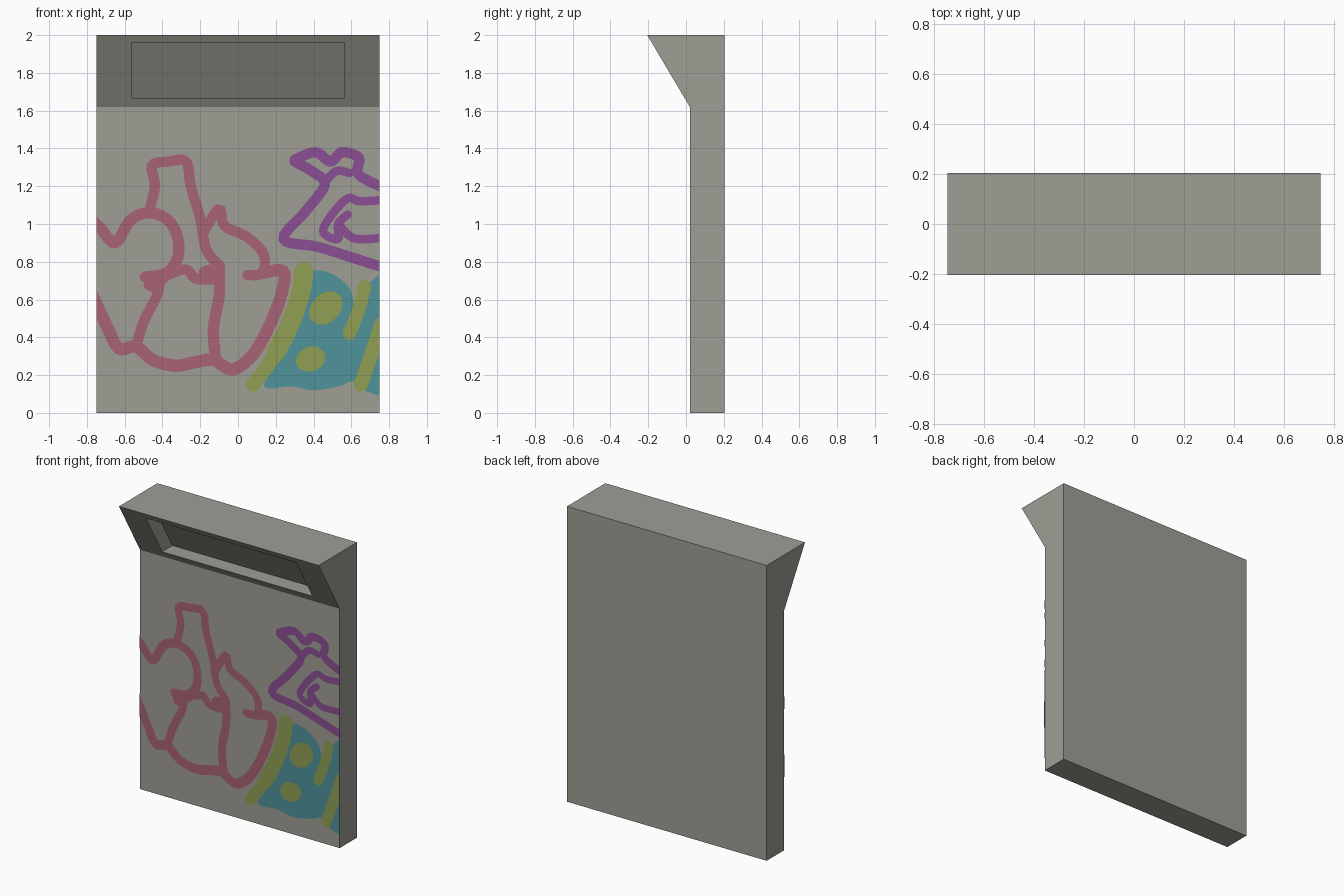
import bpy, bmesh, math
from mathutils import Vector

if "Cube" in bpy.data.objects:
    bpy.data.objects.remove(bpy.data.objects["Cube"])

W, FRONT, BACK, TOP, LIP = 0.748, 0.02, 0.205, 2.0, 1.62


def material(name, rgb):
    m = bpy.data.materials.new(name)
    lin = [((c / 255 + 0.055) / 1.055) ** 2.4 for c in rgb]
    m.diffuse_color = (*lin, 1)
    m.use_nodes = True
    m.node_tree.nodes["Principled BSDF"].inputs["Base Color"].default_value = m.diffuse_color
    return m


concrete = material("warm grey concrete", (159, 157, 149))
pink = material("dusty pink paint", (168, 99, 117))
purple = material("purple paint", (140, 78, 148))
teal = material("teal paint", (78, 147, 154))
olive = material("olive yellow paint", (145, 159, 84))


def finish(bm, name, mat):
    me = bpy.data.meshes.new(name)
    bm.to_mesh(me)
    bm.free()
    me.materials.append(mat)
    ob = bpy.data.objects.new(name, me)
    bpy.context.collection.objects.link(ob)


def slope_y(z):
    return FRONT + (-BACK - FRONT) * (z - LIP) / (TOP - LIP)


# Wall slab with a sloping overhang and a window recess in the slope
bm = bmesh.new()
profile = [(FRONT, 0), (BACK, 0), (BACK, TOP), (-BACK, TOP), (FRONT, LIP)]
left, right = [[bm.verts.new((x, y, z)) for y, z in profile] for x in (-W, W)]
bm.faces.new(left)
bm.faces.new(right)
for i in range(5):
    if i != 3:
        j = (i + 1) % 5
        bm.faces.new((left[i], left[j], right[j], right[i]))


def ring(hw, z0, z1, depth):
    return [bm.verts.new((x, slope_y(z) + depth, z))
            for x, z in ((-hw, z0), (hw, z0), (hw, z1), (-hw, z1))]


rings = [[left[4], right[4], right[3], left[3]],
         ring(0.563, 1.667, 1.96, 0), ring(0.563, 1.667, 1.96, 0.11)]
for a, b in zip(rings, rings[1:]):
    for i in range(4):
        j = (i + 1) % 4
        bm.faces.new((a[i], a[j], b[j], b[i]))
bm.faces.new(rings[-1])
bmesh.ops.recalc_face_normals(bm, faces=bm.faces)
finish(bm, "wall_slab", concrete)


def smooth(pts, closed=False, n=6):
    """Catmull-Rom samples through the points."""
    p = [Vector(q) for q in pts]
    p = [p[-1]] + p + p[:2] if closed else [p[0]] + p + [p[-1]]
    out = []
    for a, b, c, d in zip(p, p[1:], p[2:], p[3:]):
        for k in range(n):
            t = k / n
            out.append(0.5 * (2 * b + (c - a) * t + (2 * a - 5 * b + 4 * c - d) * t * t
                              + (3 * b - a - 3 * c + d) * t ** 3))
    return out if closed else out + [p[-1]]


def blob(bm, pts, y):
    f = bm.faces.new([bm.verts.new((p[0], y, p[1])) for p in pts])
    f.normal_update()
    if f.normal.y > 0:
        f.normal_flip()


def oval(cx, cz, rx, rz, tilt=0.0, n=20):
    c, s = math.cos(tilt), math.sin(tilt)
    ang = [2 * math.pi * k / n for k in range(n)]
    return [(cx + rx * math.cos(a) * c - rz * math.sin(a) * s,
             cz + rx * math.cos(a) * s + rz * math.sin(a) * c) for a in ang]


def stroke(bm, pts, width, y):
    pts = smooth(pts)
    prev = None
    for i, p in enumerate(pts):
        t = (pts[min(i + 1, len(pts) - 1)] - pts[max(i - 1, 0)]).normalized()
        n = Vector((-t.y, t.x)) * width / 2
        pair = [bm.verts.new((q.x, y, q.y)) for q in (p + n, p - n)]
        if prev:
            bm.faces.new((prev[0], prev[1], pair[1], pair[0]))
        prev = pair
    for p in (pts[0], pts[-1]):
        blob(bm, oval(p.x, p.y, width / 2, width / 2, n=12), y)


def paint(name, mat, lift, strokes=(), blobs=()):
    bm = bmesh.new()
    for width, pts in strokes:
        stroke(bm, pts, width, FRONT - lift)
    for pts in blobs:
        blob(bm, pts, FRONT - lift)
    for side in (-1, 1):  # trim at the wall edges
        bmesh.ops.bisect_plane(bm, geom=bm.verts[:] + bm.edges[:] + bm.faces[:],
                               plane_co=(side * W, 0, 0), plane_no=(side, 0, 0),
                               clear_outer=True)
    bmesh.ops.triangulate(bm, faces=bm.faces)
    finish(bm, name, mat)


# Pink looping outlines on the left
paint("pink_loops", pink, 0.004, [
    (0.06, [(-0.8, 1.05), (-0.73, 0.98), (-0.65, 0.90), (-0.57, 1.02), (-0.47, 1.06),
            (-0.37, 1.02), (-0.32, 0.93), (-0.32, 0.82), (-0.38, 0.74), (-0.49, 0.72)]),
    (0.055, [(-0.47, 1.07), (-0.44, 1.2), (-0.455, 1.31), (-0.37, 1.33), (-0.275, 1.33),
             (-0.25, 1.2), (-0.2, 1.03), (-0.17, 0.87), (-0.1, 0.78)]),
    (0.055, [(-0.18, 0.96), (-0.1, 1.08), (-0.07, 0.99), (0.05, 0.93),
             (0.135, 0.84), (0.13, 0.74), (0.05, 0.73)]),
    (0.065, [(0.13, 0.74), (0.24, 0.75), (0.23, 0.63), (0.17, 0.47), (0.08, 0.31),
             (-0.03, 0.23), (-0.13, 0.28), (-0.22, 0.27), (-0.33, 0.25), (-0.45, 0.28),
             (-0.54, 0.35), (-0.63, 0.34), (-0.69, 0.45), (-0.78, 0.64)]),
    (0.055, [(-0.54, 0.35), (-0.5, 0.48), (-0.43, 0.62), (-0.4, 0.71), (-0.28, 0.76),
             (-0.22, 0.71), (-0.1, 0.71)]),
    (0.06, [(-0.1, 0.78), (-0.1, 0.62), (-0.13, 0.45), (-0.12, 0.3)]),
], [oval(-0.45, 0.68, 0.05, 0.04), oval(-0.15, 0.74, 0.06, 0.045)])

# Purple angular outlines on the upper right
paint("purple_zigzags", purple, 0.004, [
    (0.055, [(0.3, 1.34), (0.41, 1.38), (0.49, 1.33), (0.55, 1.38), (0.64, 1.35),
             (0.64, 1.26), (0.8, 1.18)]),
    (0.055, [(0.3, 1.33), (0.39, 1.28), (0.46, 1.21), (0.36, 1.07), (0.24, 0.92),
             (0.42, 0.88), (0.58, 0.83), (0.8, 0.76)]),
    (0.045, [(0.8, 1.13), (0.65, 1.12), (0.57, 1.13), (0.45, 0.97), (0.53, 0.92),
             (0.53, 1.0), (0.58, 1.05)]),
    (0.045, [(0.53, 1.0), (0.6, 0.93), (0.68, 0.92), (0.8, 0.93)]),
    (0.045, [(0.46, 1.22), (0.52, 1.28), (0.59, 1.27)]),
])

# Teal patch on the lower right
paint("teal_patch", teal, 0.003, blobs=[smooth([
    (0.37, 0.72), (0.42, 0.755), (0.51, 0.73), (0.59, 0.66), (0.62, 0.57), (0.66, 0.58),
    (0.7, 0.69), (0.79, 0.69), (0.79, 0.15), (0.69, 0.11), (0.62, 0.17), (0.53, 0.14),
    (0.4, 0.12), (0.28, 0.14), (0.16, 0.13), (0.15, 0.18), (0.28, 0.36), (0.34, 0.55)],
    closed=True)])

# Olive bands and spots over the teal patch
paint("olive_bands_and_spots", olive, 0.006, [
    (0.1, [(0.35, 0.75), (0.33, 0.63), (0.28, 0.48), (0.2, 0.32)]),
    (0.075, [(0.21, 0.33), (0.15, 0.24), (0.08, 0.15)]),
    (0.07, [(0.67, 0.67), (0.64, 0.55), (0.59, 0.42)]),
    (0.075, [(0.76, 0.47), (0.71, 0.32), (0.65, 0.15)]),
], [oval(0.465, 0.555, 0.1, 0.075, 0.8), oval(0.385, 0.285, 0.08, 0.065, 0.4)])
